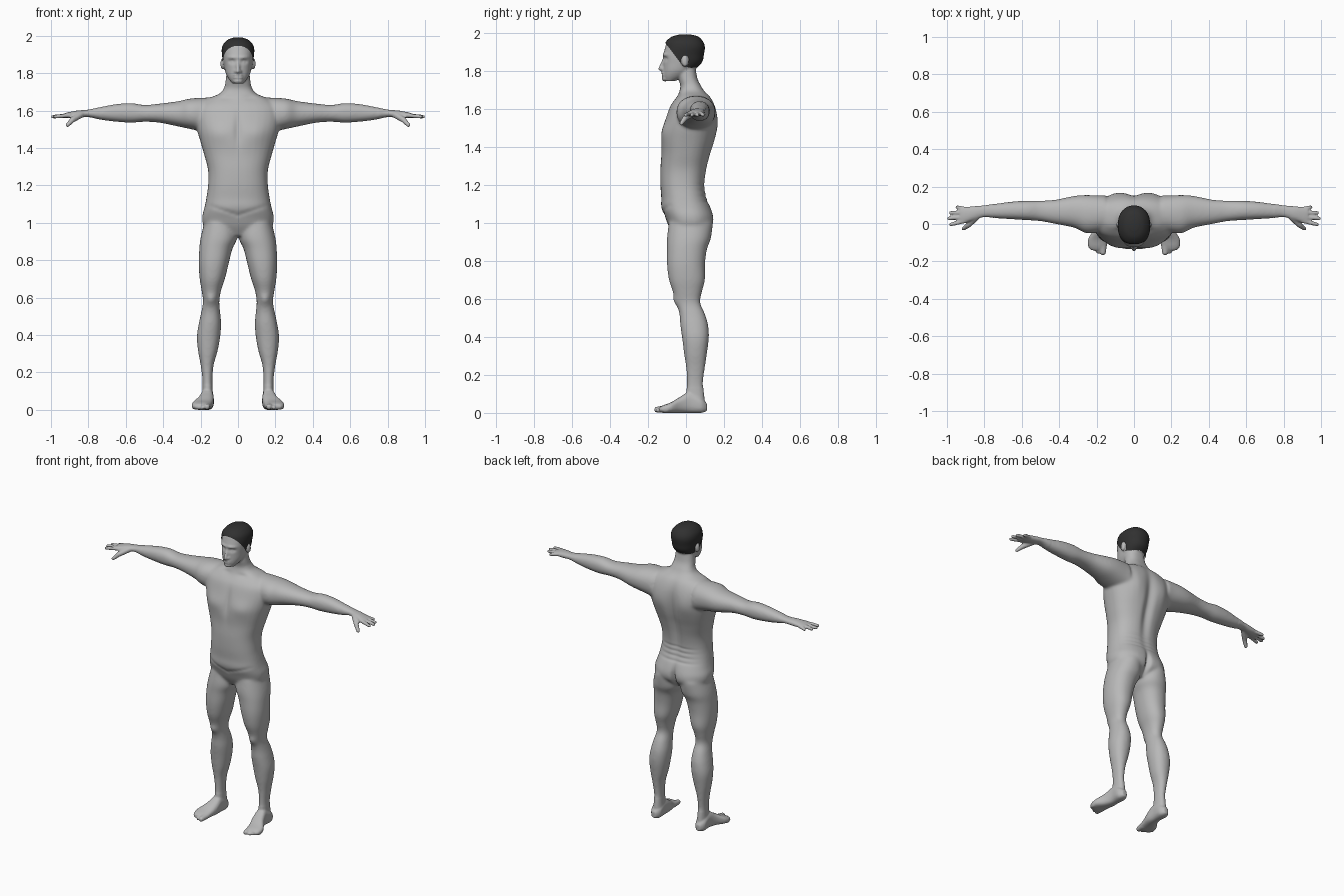
import bpy
import bmesh
import math
from mathutils import Matrix, Vector

VOXEL = 0.006
SIDES = 32
BOTH_SIDES = (1, -1)

default_cube = bpy.data.objects.get("Cube")
if default_cube:
    bpy.data.objects.remove(default_cube, do_unlink=True)


def make_material(name, value):
    material = bpy.data.materials.new(name)
    material.use_nodes = True
    colour = (value, value, value, 1)
    material.diffuse_color = colour
    shader = next(n for n in material.node_tree.nodes if n.type == "BSDF_PRINCIPLED")
    shader.inputs["Base Color"].default_value = colour
    return material


def make_object(name, bm):
    bmesh.ops.recalc_face_normals(bm, faces=bm.faces[:])
    mesh = bpy.data.meshes.new(name)
    bm.to_mesh(mesh)
    bm.free()
    obj = bpy.data.objects.new(name, mesh)
    bpy.context.scene.collection.objects.link(obj)
    return obj


def smooth_rows(rows, steps=5):
    """Catmull-Rom interpolation of every column."""
    result = []
    last = len(rows) - 1
    for i in range(last):
        quad = (rows[max(i - 1, 0)], rows[i], rows[i + 1], rows[min(i + 2, last)])
        for step in range(steps):
            t = step / steps
            result.append([
                b + t / 2 * (c - a + t * (2 * a - 5 * b + 4 * c - d
                                          + t * (3 * (b - c) + d - a)))
                for a, b, c, d in zip(*quad)])
    return result + [list(rows[-1])]


def loft(bm, axis, rows, power=2.2, side=1, grow=0):
    """Closed skin through rows of (position, low, high, low, high) bounds."""
    place = {
        "x": lambda t, a, b: (side * t, a, b),
        "y": lambda t, a, b: (side * a, t, b),
        "z": lambda t, a, b: (side * a, b, t),
    }[axis]

    def bulge(value):
        return math.copysign(abs(value) ** (2 / power), value)

    rings = []
    for t, a_low, a_high, b_low, b_high in smooth_rows(rows):
        ring = []
        for k in range(SIDES):
            angle = math.tau * k / SIDES
            a = (a_low + a_high) / 2 + ((a_high - a_low) / 2 + grow) * bulge(math.cos(angle))
            b = (b_low + b_high) / 2 + ((b_high - b_low) / 2 + grow) * bulge(math.sin(angle))
            ring.append(bm.verts.new(place(t, a, b)))
        rings.append(ring)
    for lower, upper in zip(rings, rings[1:]):
        for k in range(SIDES):
            n = (k + 1) % SIDES
            bm.faces.new((lower[k], lower[n], upper[n], upper[k]))
    bm.faces.new(rings[0][::-1])
    bm.faces.new(rings[-1])


def symmetric(rows):
    """Turn (z, half width, front, back) into full bounds."""
    return [(z, -w, w, front, back) for z, w, front, back in rows]


def blob(bm, centre, size, side=1):
    x, y, z = centre
    matrix = Matrix.Translation((side * x, y, z)) @ Matrix.Diagonal((*size, 1))
    bmesh.ops.create_uvsphere(bm, u_segments=20, v_segments=12, radius=1, matrix=matrix)


def digit(bm, points, radii, side=1):
    """Rounded tapering rod through the points."""
    joints = [Vector((side * x, y, z)) for x, y, z in points]
    for joint, radius in zip(joints, radii):
        blob(bm, joint, (radius, radius, radius))
    for i in range(len(joints) - 1):
        span = joints[i + 1] - joints[i]
        turn = span.to_track_quat("Z", "Y").to_matrix().to_4x4()
        bmesh.ops.create_cone(
            bm, cap_ends=True, segments=16, radius1=radii[i], radius2=radii[i + 1],
            depth=span.length,
            matrix=Matrix.Translation((joints[i] + joints[i + 1]) / 2) @ turn)


skin = make_material("grey skin", 0.48)
dark = make_material("dark hair", 0.03)

# Torso and neck: height, half width, front, back
torso = symmetric([
    (.93, .11, -.06, .08), (.98, .18, -.09, .13), (1.03, .192, -.11, .14),
    (1.08, .18, -.13, .13), (1.13, .17, -.13, .11), (1.2, .16, -.135, .1),
    (1.28, .16, -.135, .11), (1.36, .18, -.13, .13), (1.43, .2, -.13, .15),
    (1.5, .22, -.12, .16), (1.57, .23, -.1, .16), (1.62, .22, -.08, .15),
    (1.66, .17, -.05, .13), (1.69, .1, -.035, .1), (1.72, .075, -.03, .08),
    (1.76, .066, -.04, .06), (1.82, .06, -.05, .05)])

# Head: same layout
head = symmetric([
    (1.745, .03, -.11, -.06), (1.77, .05, -.12, 0), (1.8, .066, -.12, .04),
    (1.84, .075, -.12, .08), (1.88, .08, -.12, .09), (1.92, .083, -.11, .095),
    (1.95, .075, -.1, .085), (1.975, .05, -.07, .06), (1.986, .02, -.03, .02)])

# Leg: height, inner, outer, front, back
leg = [
    (1.0, .01, .18, -.09, .13), (.92, .004, .2, -.1, .13), (.86, .03, .207, -.1, .11),
    (.78, .05, .21, -.1, .1), (.7, .07, .205, -.09, .1), (.64, .09, .195, -.07, .085),
    (.58, .1, .187, -.05, .075), (.52, .095, .197, -.035, .1),
    (.46, .09, .21, -.03, .117), (.39, .095, .22, -.02, .12),
    (.31, .11, .213, -.01, .11), (.24, .13, .2, 0, .1), (.16, .137, .19, .005, .09),
    (.1, .135, .19, 0, .095), (.04, .13, .195, -.01, .1), (.01, .14, .19, 0, .1)]

# Foot: depth, inner, outer, bottom, top
foot = [
    (.11, .15, .18, .01, .05), (.08, .13, .2, 0, .08), (.02, .13, .2, 0, .11),
    (-.03, .13, .215, 0, .085), (-.08, .14, .245, 0, .055),
    (-.12, .145, .245, 0, .04), (-.14, .15, .23, .005, .03)]

# Arm and palm: reach, front, back, bottom, top
arm = [
    (.15, -.04, .15, 1.48, 1.67), (.25, -.05, .155, 1.5, 1.665),
    (.32, -.02, .15, 1.515, 1.65), (.42, 0, .13, 1.535, 1.637),
    (.5, .015, .125, 1.54, 1.63), (.57, .02, .125, 1.535, 1.64),
    (.65, .025, .12, 1.54, 1.635), (.73, .03, .11, 1.55, 1.62),
    (.8, .037, .1, 1.565, 1.605), (.86, .02, .095, 1.56, 1.6),
    (.91, .005, .09, 1.56, 1.59), (.93, .01, .09, 1.565, 1.585)]

bm = bmesh.new()
loft(bm, "z", torso, power=2.4)
loft(bm, "z", head)

# Nose, lips and chin
digit(bm, [(0, -.115, 1.86), (0, -.135, 1.81)], (.008, .011))
for height in (1.777, 1.788):
    blob(bm, (0, -.119, height), (.026, .012, .006))
blob(bm, (0, -.11, 1.758), (.027, .017, .015))

fingers = [(.017, .99, -.003), (.038, 1.0, .03), (.06, .99, .06), (.08, .955, .09)]
for side in BOTH_SIDES:
    loft(bm, "z", leg, side=side)
    loft(bm, "y", foot, power=2.6, side=side)
    loft(bm, "x", arm, side=side)
    # Ears and nostrils
    blob(bm, (.084, -.005, 1.85), (.01, .018, .03), side)
    blob(bm, (.013, -.122, 1.808), (.009, .01, .008), side)
    # Fingers and thumb
    for base_y, tip_x, tip_y in fingers:
        digit(bm, [(.9, base_y, 1.575), (tip_x - .01, tip_y, 1.567)], (.012, .01), side)
    digit(bm, [(.84, .04, 1.578), (.885, -.005, 1.55), (.912, -.025, 1.522)],
          (.018, .015, .011), side)
    # Toes
    digit(bm, [(.165, -.11, .02), (.166, -.152, .017)], (.02, .016), side)
    for i in range(4):
        x = .192 + .014 * i
        digit(bm, [(x, -.1, .016), (x, -.148 + .013 * i, .012)], (.013, .011), side)

# Fuse the parts into one skin
body = make_object("body", bm)
remesh = body.modifiers.new("fuse", "REMESH")
remesh.mode = "VOXEL"
remesh.voxel_size = VOXEL
soften = body.modifiers.new("soften", "SMOOTH")
soften.factor = 0.5
soften.iterations = 3
graph = bpy.context.evaluated_depsgraph_get()
fused = bpy.data.meshes.new_from_object(body.evaluated_get(graph))
body.modifiers.clear()
body.data = fused

# Soft brushes: centre, radii, push (mirrored across x)
brushes = [
    ((0, -.12, 1.5), (.02, .06, .09), (0, .01, 0)),         # breastbone
    ((.1, -.11, 1.48), (.07, .06, .05), (0, -.01, 0)),      # chest muscle
    ((.07, -.06, 1.67), (.04, .04, .015), (0, .008, 0)),    # collarbone hollow
    ((0, .14, 1.38), (.03, .08, .22), (0, -.02, 0)),        # spine
    ((.1, .15, 1.52), (.06, .06, .08), (0, .012, 0)),       # shoulder blade
    ((0, .14, .99), (.015, .06, .07), (0, -.025, 0)),       # seat cleft
    ((.09, .13, 1.0), (.07, .06, .06), (0, .01, 0)),        # seat
    ((.145, -.05, .59), (.03, .03, .03), (0, -.012, 0)),    # kneecap
    ((.033, -.11, 1.862), (.018, .03, .011), (0, .012, 0)),  # eye socket
    ((.033, -.11, 1.86), (.009, .03, .006), (0, -.006, 0)),  # eyelid
    ((.03, -.11, 1.884), (.03, .03, .008), (0, -.007, 0)),  # brow
    ((0, -.12, 1.782), (.024, .03, .003), (0, .005, 0)),    # mouth line
]
for i in range(6):  # hip crease
    brushes.append(((.03 * i, -.12, 1.04 + .01 * i), (.02, .05, .012), (0, .003, 0)))
for i in range(4):  # lower back folds
    brushes.append(((.04, .1, 1.11 + .03 * i), (.08, .06, .008), (0, -.003, 0)))

bm = bmesh.new()
bm.from_mesh(fused)
blend = [v for v in bm.verts if abs(v.co.x) < .75 and .13 < v.co.z < 1.71]
for _ in range(12):
    bmesh.ops.smooth_vert(bm, verts=blend, factor=0.5,
                          use_axis_x=True, use_axis_y=True, use_axis_z=True)
for vert in bm.verts:
    x, y, z = abs(vert.co.x), vert.co.y, vert.co.z
    move = Vector()
    for (cx, cy, cz), (rx, ry, rz), push in brushes:
        if abs(z - cz) < 2.5 * rz:
            far = ((x - cx) / rx) ** 2 + ((y - cy) / ry) ** 2 + ((z - cz) / rz) ** 2
            if far < 6:
                move += Vector(push) * math.exp(-far)
    vert.co += move
bm.to_mesh(fused)
bm.free()

# Hair: a slightly larger skull trimmed along the hairline and nape
bm = bmesh.new()
loft(bm, "z", head, grow=.004)
bmesh.ops.translate(bm, verts=bm.verts[:], vec=(0, 0, .004))
for point, normal in (((0, -.1, 1.935), (0, .8, .6)), ((0, .05, 1.81), (0, .2, 1))):
    bmesh.ops.bisect_plane(bm, geom=bm.verts[:] + bm.edges[:] + bm.faces[:],
                           plane_co=point, plane_no=normal, clear_inner=True)
hair = make_object("hair", bm)

for obj, material in ((body, skin), (hair, dark)):
    obj.data.materials.clear()
    obj.data.materials.append(material)
    obj.data.shade_smooth()
